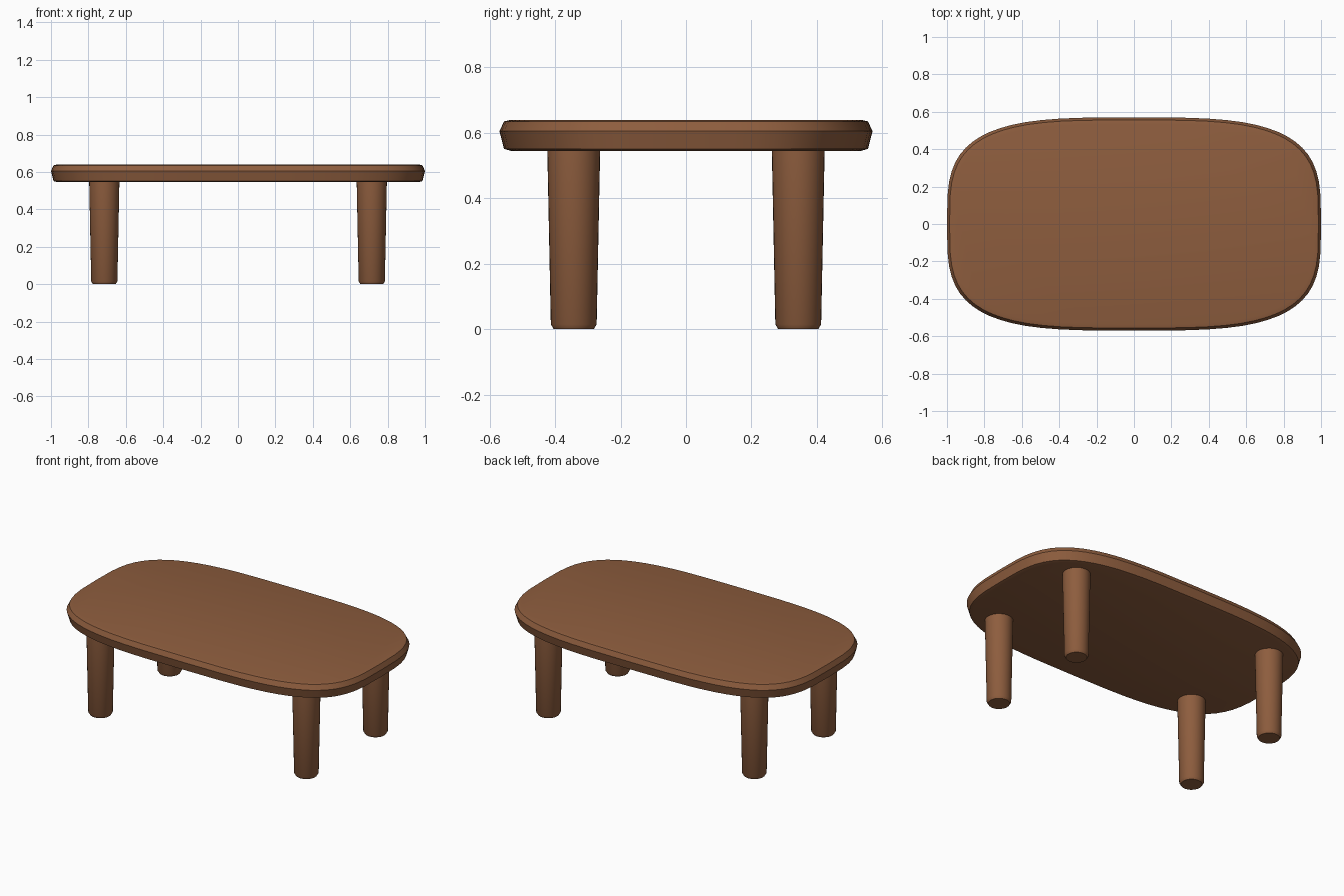
import bpy
import bmesh
from math import cos, sin, tau, radians, copysign

cube = bpy.data.objects.get("Cube")
if cube:
    bpy.data.objects.remove(cube, do_unlink=True)

# Single warm wood colour
wood = bpy.data.materials.new("brown_wood")
wood.use_nodes = True
colour = (0.27, 0.11, 0.048, 1)
wood.diffuse_color = colour
wood.node_tree.nodes["Principled BSDF"].inputs["Base Color"].default_value = colour


def loft(name, rings, location=(0, 0, 0)):
    """Skin a stack of matching rings and cap both ends."""
    bm = bmesh.new()
    loops = [[bm.verts.new(p) for p in ring] for ring in rings]
    n = len(loops[0])
    for low, high in zip(loops, loops[1:]):
        for i in range(n):
            j = (i + 1) % n
            bm.faces.new((low[i], low[j], high[j], high[i]))
    bm.faces.new(loops[0][::-1])
    bm.faces.new(loops[-1])
    mesh = bpy.data.meshes.new(name)
    bm.to_mesh(mesh)
    bm.free()
    mesh.materials.append(wood)
    obj = bpy.data.objects.new(name, mesh)
    obj.location = location
    bpy.context.collection.objects.link(obj)
    bpy.ops.object.select_all(action="DESELECT")
    obj.select_set(True)
    bpy.context.view_layer.objects.active = obj
    bpy.ops.object.shade_smooth_by_angle(angle=radians(35))
    return obj


def rounded_ring(rx, ry, z, power=2.0, sides=32):
    """Superellipse outline; a power of 2 gives a plain ellipse."""
    def bend(v):
        return copysign(abs(v) ** (2 / power), v)
    angles = [tau * i / sides for i in range(sides)]
    return [(rx * bend(cos(a)), ry * bend(sin(a)), z) for a in angles]


# Tabletop: soft rectangular slab with an eased edge (inset, height)
edge = [(0.035, 0.545), (0.014, 0.551), (0.0, 0.605), (0.014, 0.635), (0.035, 0.64)]
loft("tabletop", [rounded_ring(1 - d, 0.57 - d, z, 3.5, 64) for d, z in edge])

# Four tapered round legs with chamfered feet (radius, height)
leg = [(0.061, 0), (0.070, 0.015), (0.081, 0.56)]
for side, sx in (("left", 1), ("right", -1)):
    for end, sy in (("front", -1), ("back", 1)):
        loft(f"{end}_{side}_leg", [rounded_ring(r, r, z) for r, z in leg],
             (sx * 0.715, sy * 0.343, 0))
